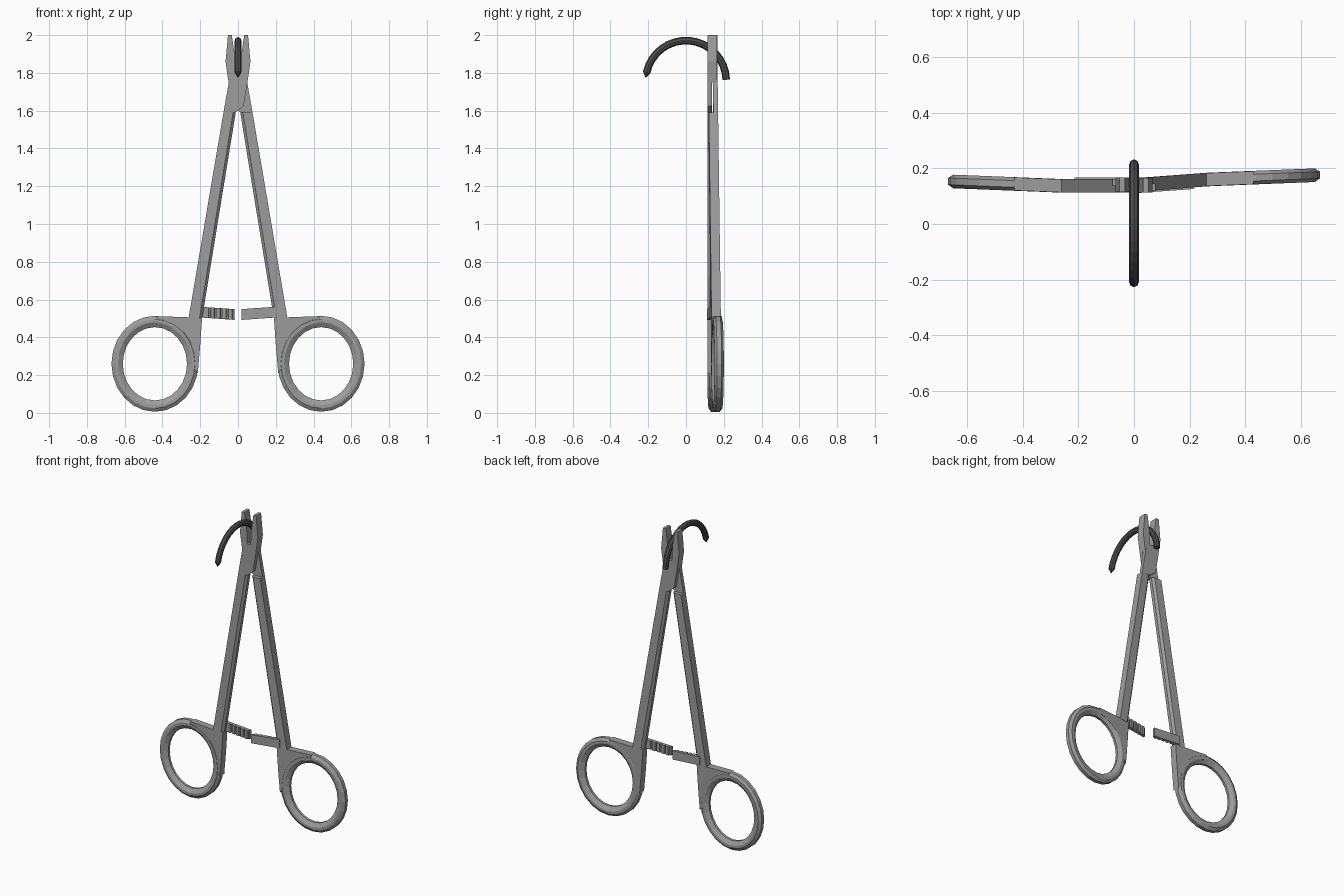
import bpy, bmesh
from math import sin, cos, pi, radians

cube = bpy.data.objects.get("Cube")
if cube:
    bpy.data.objects.remove(cube)


def material(name, rgb):
    m = bpy.data.materials.new(name)
    m.use_nodes = True
    m.diffuse_color = (*rgb, 1)
    m.node_tree.nodes["Principled BSDF"].inputs["Base Color"].default_value = (*rgb, 1)
    return m


STEEL = material("brushed steel", (0.34, 0.34, 0.34))
DARK = material("dark steel", (0.075, 0.075, 0.075))
MID_Y = 0.14          # plane where the two halves meet
FRONT, BACK = 0.113, 0.162


def loft(name, loops, mat, place=lambda x, y, z: (x, y, z), closed=False):
    """Skin a row of equal point loops; cap the ends unless closed."""
    bm = bmesh.new()
    rows = [[bm.verts.new(place(*p)) for p in loop] for loop in loops]
    n = len(rows[0])
    pairs = list(zip(rows, rows[1:])) + ([(rows[-1], rows[0])] if closed else [])
    for a, b in pairs:
        for i in range(n):
            j = (i + 1) % n
            bm.faces.new((a[i], a[j], b[j], b[i]))
    if not closed:
        bm.faces.new(rows[0])
        bm.faces.new(rows[-1])
    bmesh.ops.recalc_face_normals(bm, faces=bm.faces)
    mesh = bpy.data.meshes.new(name)
    bm.to_mesh(mesh)
    bm.free()
    mesh.materials.append(mat)
    ob = bpy.data.objects.new(name, mesh)
    bpy.context.collection.objects.link(ob)
    return ob


def prism(name, outline, y0, y1, place):
    return loft(name, [[(x, y, z) for x, z in outline] for y in (y0, y1)], STEEL, place)


# Right half as drawn; the left half is turned about the vertical pivot plane
def place_right(x, y, z):
    return x, y + 0.04 * max(0, -x - 0.26), z


def place_left(x, y, z):
    lift = 0.08 * max(0, min(-x, 0.26) - 0.04) + 0.04 * max(0, -x - 0.26)
    return -x, 2 * MID_Y - y + lift, z


def shank_section(outer, inner, z, b=0.014):
    return [(outer, FRONT, z), (inner - b, FRONT, z), (inner, FRONT + b, z),
            (inner, BACK - b, z), (inner - b, BACK, z), (outer, BACK, z)]


def half(side, place):
    # Long shank, chamfered on its inner side
    loft(side + "_shank", [shank_section(-0.262, -0.19, 0.5),
                           shank_section(-0.077, -0.012, 1.59)], STEEL, place)

    # Half-thickness crossing plate of the joint
    prism(side + "_joint", [(-0.077, 1.59), (-0.014, 1.59), (0.03, 1.625), (0.05, 1.75),
                            (0.012, 1.8), (-0.015, 1.8), (-0.047, 1.76)],
          FRONT, MID_Y - 0.002, place)

    # Full-thickness jaw
    prism(side + "_jaw", [(0.012, 1.79), (0.05, 1.75), (0.066, 1.86), (0.053, 2.0),
                          (0.033, 2.0), (0.018, 1.9)], FRONT, 0.165, place)

    # Finger ring with chamfered rim and hole
    mid, rim = (FRONT + BACK) / 2, 0.012
    section = [(0, mid - rim), (0.018, FRONT), (0.034, FRONT), (0.06, mid - 0.008),
               (0.06, mid + 0.008), (0.034, BACK), (0.018, BACK), (0, mid + rim)]
    loops = []
    for i in range(24):
        a = 2 * pi * i / 24
        loops.append([(-0.44 + (0.23 - d) * cos(a), y, 0.26 + (0.254 - d) * sin(a))
                      for d, y in section])
    loft(side + "_finger_ring", loops, STEEL, place, closed=True)

    # Web joining ring and shank
    prism(side + "_ring_web", [(-0.43, 0.512), (-0.26, 0.506), (-0.19, 0.506), (-0.2, 0.36),
                               (-0.213, 0.21), (-0.235, 0.24), (-0.25, 0.34), (-0.3, 0.41),
                               (-0.36, 0.458), (-0.43, 0.478)], FRONT + 0.001, BACK - 0.001, place)

    # Ratchet arm with saw teeth on its meeting face
    teeth = []
    for i in range(5):
        x = -0.175 + i * 0.031
        teeth += [(x, 0.142), (x + 0.018, 0.142), (x + 0.022, 0.152), (x + 0.03, 0.152)]
    plan = [(-0.215, 0.168), (-0.215, 0.142)] + teeth + [(-0.018, 0.168)]
    loft(side + "_ratchet", [[(x, y, z - 0.07 * (x + 0.2)) for x, y in plan]
                             for z in (0.505, 0.562)], STEEL, place)


half("right", place_right)
half("left", place_left)

# Curved needle: blunt at the back, tapering to a point at the front
stations = [(1.5 + i * 10.4, 1) for i in range(17)] + [(175, 0.12)]
loops = []
for deg, s in stations:
    a = radians(deg)
    loop = []
    for k in range(8):
        t = pi * k / 4
        r = 0.213 + 0.02 * s * cos(t)
        loop.append((0.018 * s * sin(t), r * cos(a), 1.758 + r * sin(a)))
    loops.append(loop)
loft("curved_needle", loops, DARK)
